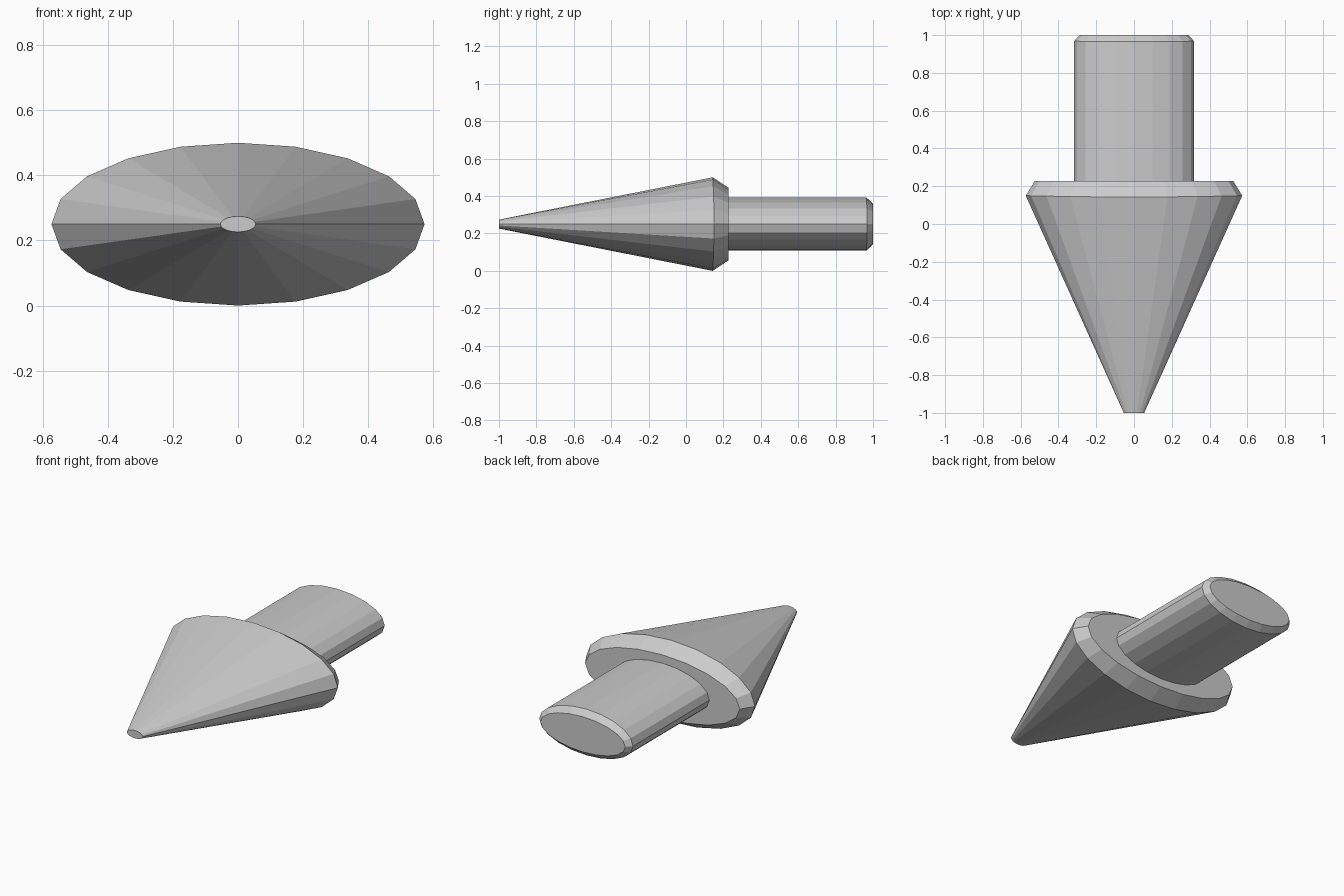
import bpy, bmesh
from math import cos, sin, tau

if "Cube" in bpy.data.objects:
    bpy.data.objects.remove(bpy.data.objects["Cube"])

SIDES = 20
CENTRE_Z = 0.25


def loft(name, rings):
    """Closed flat-faced loft along y. Each ring: (y at sides, y at top/bottom, half width, half height)."""
    bm = bmesh.new()
    loops = []
    for y_side, y_top, rx, rz in rings:
        loop = []
        for i in range(SIDES):
            a = tau * i / SIDES
            y = y_side + (y_top - y_side) * sin(a) ** 2
            loop.append(bm.verts.new((rx * cos(a), y, CENTRE_Z + rz * sin(a))))
        loops.append(loop)
    for a, b in zip(loops, loops[1:]):
        for i in range(SIDES):
            j = (i + 1) % SIDES
            bm.faces.new((a[i], a[j], b[j], b[i]))
    bm.faces.new(loops[0])
    bm.faces.new(loops[-1])
    bmesh.ops.recalc_face_normals(bm, faces=bm.faces)
    mesh = bpy.data.meshes.new(name)
    bm.to_mesh(mesh)
    bm.free()
    obj = bpy.data.objects.new(name, mesh)
    bpy.context.collection.objects.link(obj)
    return obj


# Flattened cone head with blunt tip and bevelled back rim
loft("arrow_head", [
    (-1.0, -1.0, 0.054, 0.024),
    (0.15, 0.143, 0.573, 0.25),
    (0.228, 0.228, 0.525, 0.193),
])

# Oval shaft with bevelled end
loft("arrow_shaft", [
    (0.20, 0.20, 0.318, 0.142),
    (0.968, 0.965, 0.318, 0.142),
    (1.0, 1.0, 0.288, 0.108),
])
